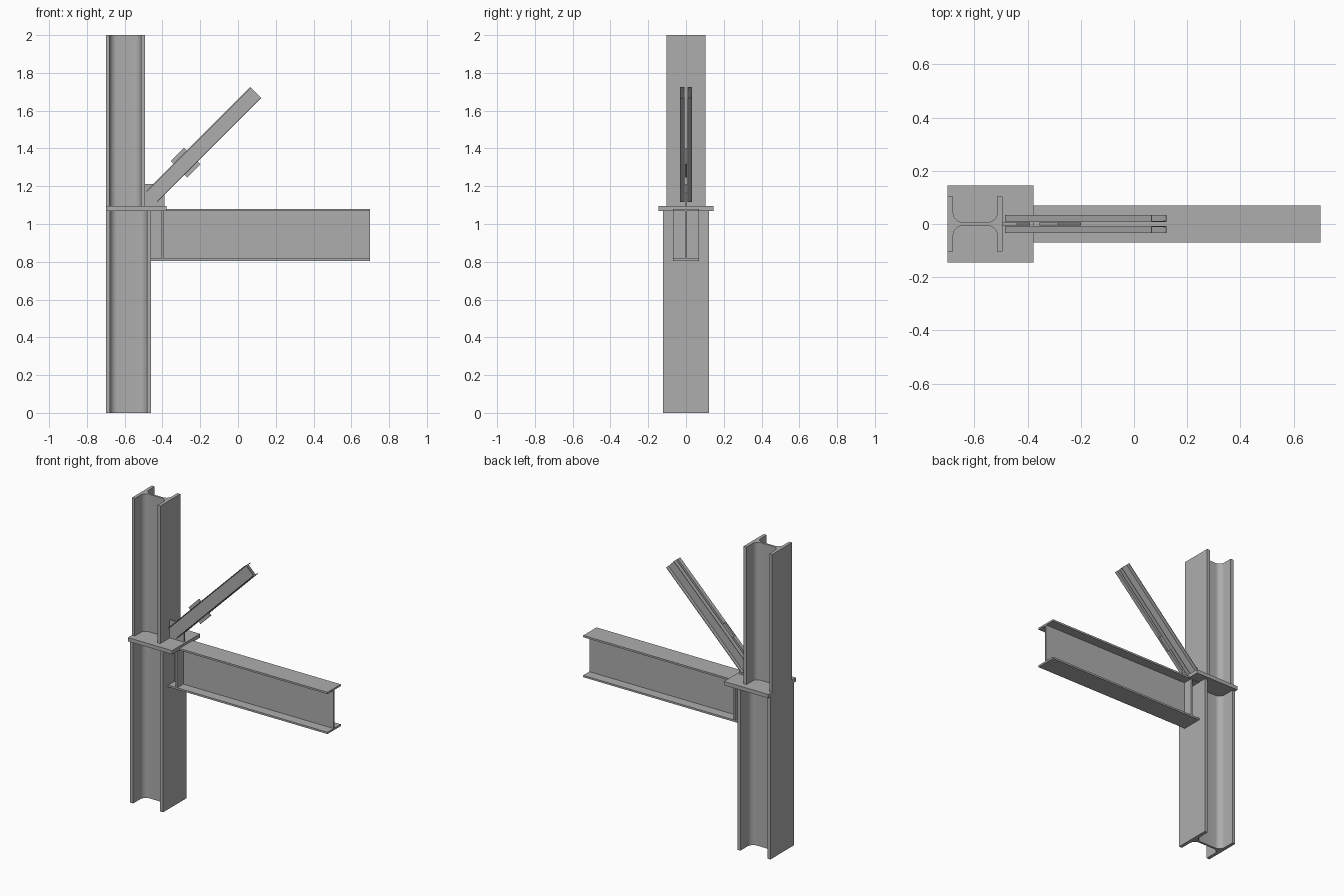
import bpy, bmesh, math
from mathutils import Vector

if "Cube" in bpy.data.objects:
    bpy.data.objects.remove(bpy.data.objects["Cube"], do_unlink=True)

steel = bpy.data.materials.new("grey_steel")
steel.use_nodes = True
grey = (0.42, 0.42, 0.42, 1)
steel.diffuse_color = grey
steel.node_tree.nodes["Principled BSDF"].inputs["Base Color"].default_value = grey

X, Y, Z = Vector((1, 0, 0)), Vector((0, 1, 0)), Vector((0, 0, 1))


def extrude(name, outline, origin, u, v, w, length):
    """Sweep a 2D outline in the plane u, v along w."""
    bm = bmesh.new()
    base = [bm.verts.new(Vector(origin) + u * a + v * b) for a, b in outline]
    face = bm.faces.new(base)
    new = bmesh.ops.extrude_face_region(bm, geom=[face])["geom"]
    bmesh.ops.translate(bm, vec=w * length,
                        verts=[g for g in new if isinstance(g, bmesh.types.BMVert)])
    bmesh.ops.recalc_face_normals(bm, faces=bm.faces)
    mesh = bpy.data.meshes.new(name)
    bm.to_mesh(mesh)
    bm.free()
    mesh.materials.append(steel)
    obj = bpy.data.objects.new(name, mesh)
    bpy.context.collection.objects.link(obj)
    bpy.ops.object.select_all(action="DESELECT")
    obj.select_set(True)
    bpy.context.view_layer.objects.active = obj
    bpy.ops.object.shade_smooth_by_angle(angle=math.radians(30))
    return obj


def i_section(depth, width, flange, web, radius=0, steps=8):
    """I profile built from one quarter, with rounded roots."""
    inner, half_web = depth / 2 - flange, web / 2
    q = []
    if radius:
        for i in range(steps + 1):
            a = math.pi / 2 * i / steps
            q.append((inner - radius + radius * math.sin(a),
                      half_web + radius - radius * math.cos(a)))
    else:
        q.append((inner, half_web))
    q += [(inner, width / 2), (depth / 2, width / 2)]
    return (q + [(a, -b) for a, b in reversed(q)]
            + [(-a, -b) for a, b in q] + [(-a, b) for a, b in reversed(q)])


def rect(a, b):
    return [(-a / 2, -b / 2), (a / 2, -b / 2), (a / 2, b / 2), (-a / 2, b / 2)]


# Columns, flush on their outer flange
extrude("lower_column", i_section(0.24, 0.244, 0.022, 0.014, 0.04),
        (-0.58, 0, 0), X, Y, Z, 1.07)
extrude("upper_column", i_section(0.207, 0.208, 0.021, 0.013, 0.036),
        (-0.5965, 0, 1.095), X, Y, Z, 0.905)

# Plate between the columns
extrude("cap_plate", rect(0.322, 0.29), (-0.539, 0, 1.07), X, Y, Z, 0.025)

# Beam with a pair of stiffeners
extrude("beam", i_section(0.275, 0.138, 0.012, 0.01),
        (-0.46, 0, 0.9425), Z, Y, X, 1.16)
for side, name in ((1, "back_stiffener"), (-1, "front_stiffener")):
    extrude(name, rect(0.251, 0.064), (-0.405, side * 0.037, 0.9425), Z, Y, X, 0.01)

# Gusset in the corner of column and plate
extrude("gusset", [(-0.495, 1.095), (-0.39, 1.095), (-0.39, 1.165),
                   (-0.44, 1.213), (-0.495, 1.213)],
        (0, -0.006, 0), X, Z, Y, 0.012)

# Diagonal brace: two channels back to back
along, across = (X + Z).normalized(), (Z - X).normalized()
start = Vector((-0.456, 0, 1.146))
h, gap, out, t = 0.0405, 0.007, 0.033, 0.004
channel = [(-h, gap), (h, gap), (h, out), (h - t, out),
           (h - t, gap + t), (t - h, gap + t), (t - h, out), (-h, out)]
for side, name in ((1, "back_brace_channel"), (-1, "front_brace_channel")):
    extrude(name, [(a, b * side) for a, b in channel], start, across, Y, along, 0.778)

# Spacer plate between the channels
extrude("brace_spacer", rect(0.122, 0.013), start + along * 0.203, across, Y, along, 0.1)
